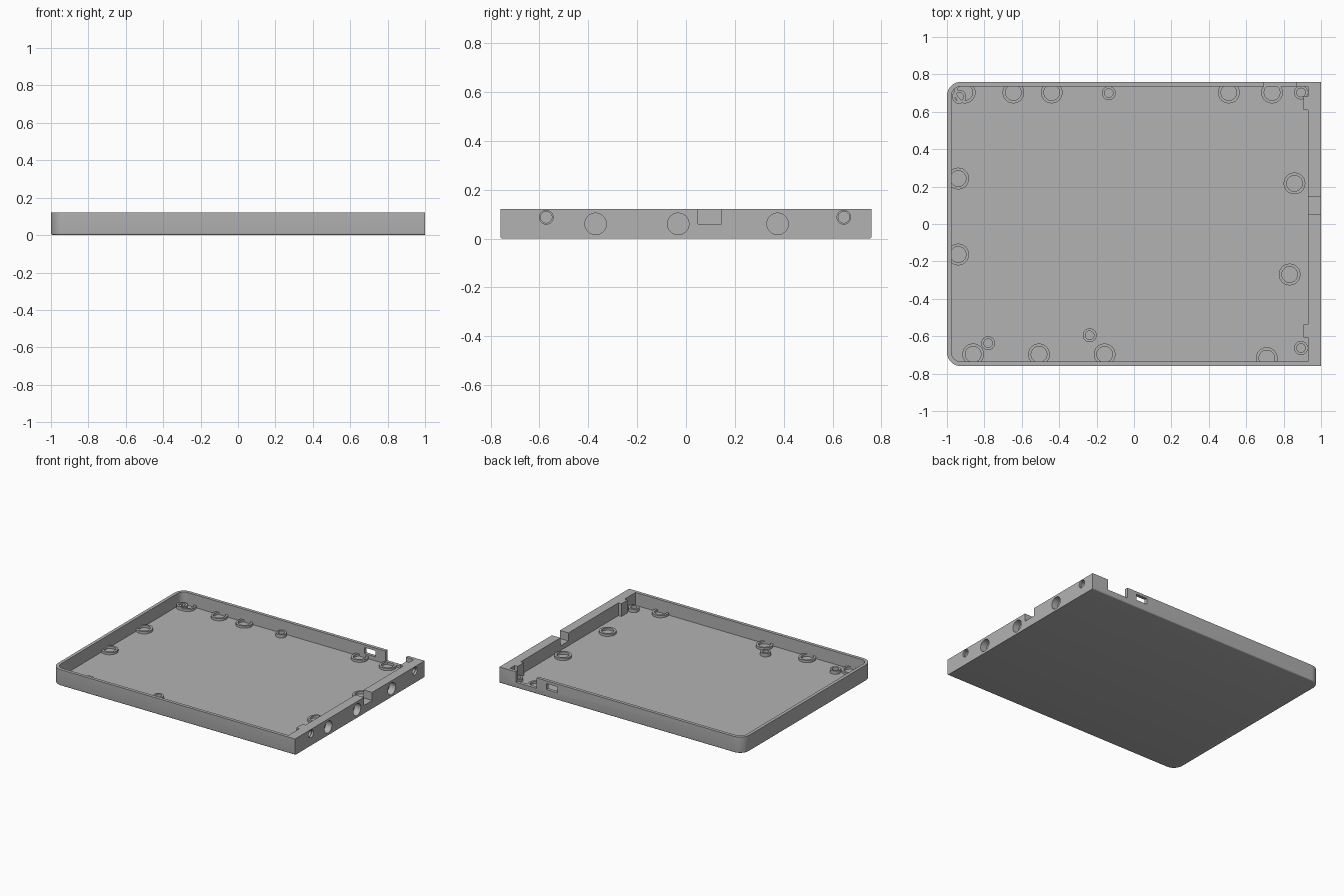
import bpy
import bmesh
from math import cos, sin, pi, radians
from mathutils import Matrix, Vector

default = bpy.data.objects.get("Cube")
if default:
    bpy.data.objects.remove(default, do_unlink=True)

grey = bpy.data.materials.new("mid grey")
grey.use_nodes = True
GREY = (0.45, 0.45, 0.45, 1)
grey.diffuse_color = GREY
grey.node_tree.nodes["Principled BSDF"].inputs["Base Color"].default_value = GREY

HALF_Y, TOP, FLOOR, WALL, THICK = 0.76, 0.12, 0.025, 0.024, 0.07


def make_object(name, bm):
    bmesh.ops.recalc_face_normals(bm, faces=bm.faces)
    mesh = bpy.data.meshes.new(name)
    bm.to_mesh(mesh)
    bm.free()
    mesh.materials.append(grey)
    obj = bpy.data.objects.new(name, mesh)
    bpy.context.collection.objects.link(obj)
    return obj


def outline(x0, x1, half_y, r):
    """Rectangle whose two corners at x0 are rounded."""
    pts = [(x1, -half_y), (x1, half_y)]
    for start, sy in ((pi / 2, 1), (pi, -1)):
        for i in range(11):
            a = start + i * pi / 20
            pts.append((x0 + r + r * cos(a), sy * (half_y - r) + r * sin(a)))
    return pts


def loft(name, layers):
    """Closed solid through stacked outlines, given as (points, height)."""
    bm = bmesh.new()
    rings = [[bm.verts.new((x, y, z)) for x, y in pts] for pts, z in layers]
    bm.faces.new(rings[0])
    bm.faces.new(rings[-1])
    n = len(rings[0])
    for low, high in zip(rings, rings[1:]):
        for i in range(n):
            j = (i + 1) % n
            bm.faces.new((low[i], low[j], high[j], high[i]))
    return make_object(name, bm)


def box(name, low, high):
    bm = bmesh.new()
    low, high = Vector(low), Vector(high)
    m = Matrix.Translation((low + high) / 2) @ Matrix.Diagonal((*(high - low), 1))
    bmesh.ops.create_cube(bm, size=1, matrix=m)
    return make_object(name, bm)


def bore(name, x0, x1, y, z, r):
    """Cylinder along x."""
    bm = bmesh.new()
    m = Matrix.Translation(((x0 + x1) / 2, y, z)) @ Matrix.Rotation(pi / 2, 4, "Y")
    bmesh.ops.create_cone(bm, cap_ends=True, segments=40, radius1=r, radius2=r,
                          depth=x1 - x0, matrix=m)
    return make_object(name, bm)


def tube(name, x, y, z0, z1, outer, inner):
    """Ring standing on the floor."""
    bm = bmesh.new()
    n = 40
    loops = [[bm.verts.new((x + r * cos(2 * pi * i / n), y + r * sin(2 * pi * i / n), z))
              for i in range(n)]
             for r, z in ((outer, z0), (outer, z1), (inner, z1), (inner, z0))]
    for k in range(4):
        a, b = loops[k], loops[(k + 1) % 4]
        for i in range(n):
            j = (i + 1) % n
            bm.faces.new((a[i], a[j], b[j], b[i]))
    return make_object(name, bm)


def combine(obj, other, operation, keep=False):
    mod = obj.modifiers.new(operation.title(), "BOOLEAN")
    mod.operation, mod.object, mod.solver = operation, other, "EXACT"
    other.hide_render = True
    bpy.context.view_layer.update()
    result = bpy.data.meshes.new_from_object(
        obj.evaluated_get(bpy.context.evaluated_depsgraph_get()))
    obj.modifiers.clear()
    obj.data = result
    if not keep:
        bpy.data.objects.remove(other, do_unlink=True)


def smooth(obj):
    bpy.ops.object.select_all(action="DESELECT")
    obj.select_set(True)
    bpy.context.view_layer.objects.active = obj
    bpy.ops.object.shade_smooth_by_angle(angle=radians(30))


# Outer body with a rounded lower edge
EDGE = 0.01
layers = []
for i in range(5):
    a = i * pi / 8
    inset = EDGE * (1 - sin(a))
    layers.append((outline(-1 + inset, 1, HALF_Y - inset, 0.075 - inset), EDGE * (1 - cos(a))))
layers.append((outline(-1, 1, HALF_Y, 0.075), TOP))
tray = loft("tray", layers)

# Hollow interior, kept for trimming the floor rings
inside = outline(-1 + WALL, 1 - THICK, HALF_Y - WALL, 0.051)
cavity = loft("cavity_cutter", [(inside, FLOOR), (inside, TOP + 0.1)])
combine(tray, cavity, "DIFFERENCE", keep=True)

# Screw blocks on the inside of the thick wall
SCREWS = (-0.572, 0.646)
for y in SCREWS:
    block = box("screw_block", (0.905, y - 0.036, FLOOR - 0.01), (0.95, y + 0.036, TOP))
    combine(tray, block, "UNION")

# Cable notch, side opening and small window
for low, high in (((0.9, 0.05, 0.06), (1.1, 0.145, 0.2)),
                  ((0.695, 0.725, 0.042), (0.865, 0.8, 0.2)),
                  ((0.525, 0.7, 0.055), (0.615, 0.8, 0.1))):
    combine(tray, box("opening_cutter", low, high), "DIFFERENCE")

# Blind magnet holes and stepped screw holes
for y in (-0.37, -0.032, 0.375):
    combine(tray, bore("magnet_cutter", 0.95, 1.1, y, 0.06, 0.044), "DIFFERENCE")
for y in SCREWS:
    combine(tray, bore("screw_cutter", 0.925, 1.1, y, 0.087, 0.023), "DIFFERENCE")
    combine(tray, bore("rim_cutter", 0.985, 1.1, y, 0.087, 0.028), "DIFFERENCE")
smooth(tray)

# Magnet rings and small standoffs on the floor
magnets = [(-0.905, 0.703), (-0.645, 0.703), (-0.44, 0.703), (0.507, 0.703), (0.738, 0.703),
           (-0.94, 0.243), (-0.94, -0.163), (0.858, 0.217), (0.832, -0.27),
           (-0.86, -0.697), (-0.508, -0.697), (-0.157, -0.697), (0.71, -0.717)]
standoffs = [(-0.935, 0.68), (-0.135, 0.7), (0.893, 0.703),
             (0.893, -0.663), (-0.237, -0.595), (-0.78, -0.637)]
for name, spots, top, outer, inner in (("magnet_ring", magnets, 0.042, 0.058, 0.042),
                                       ("standoff", standoffs, 0.05, 0.037, 0.023)):
    for x, y in spots:
        ring = tube(name, x, y, FLOOR - 0.005, top, outer, inner)
        combine(ring, cavity, "INTERSECT", keep=True)
        smooth(ring)
bpy.data.objects.remove(cavity, do_unlink=True)
